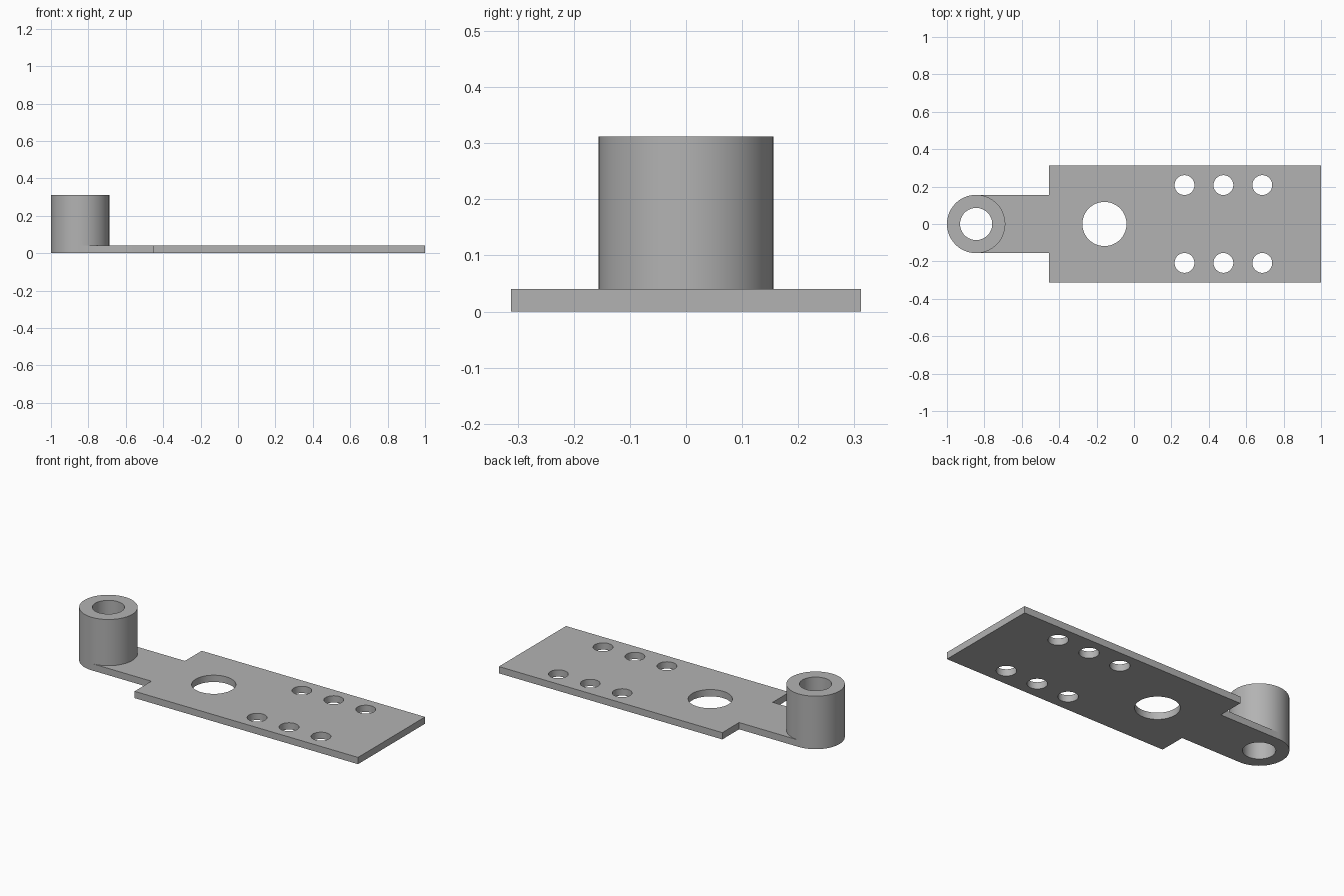
import bpy
import math

cube = bpy.data.objects.get("Cube")
if cube:
    bpy.data.objects.remove(cube, do_unlink=True)

THICK = 0.04      # plate thickness
HEIGHT = 0.312    # boss height
BOSS_X = -0.844
BOSS_R = 0.156

grey = bpy.data.materials.new("plain grey")
grey.use_nodes = True
colour = (0.45, 0.45, 0.45, 1)
grey.diffuse_color = colour
grey.node_tree.nodes["Principled BSDF"].inputs["Base Color"].default_value = colour


def finish(name):
    obj = bpy.context.object
    obj.name = name
    obj.data.materials.append(grey)
    bpy.ops.object.transform_apply(location=True, rotation=True, scale=True)
    return obj


def box(name, x0, x1, half_width):
    bpy.ops.mesh.primitive_cube_add(size=1, location=((x0 + x1) / 2, 0, THICK / 2))
    bpy.context.object.scale = (x1 - x0, 2 * half_width, THICK)
    return finish(name)


def cylinder(name, x, y, radius, z0, z1):
    bpy.ops.mesh.primitive_cylinder_add(vertices=64, radius=radius, depth=z1 - z0,
                                        location=(x, y, (z0 + z1) / 2))
    return finish(name)


def combine(target, tool, operation):
    mod = target.modifiers.new(operation.title(), "BOOLEAN")
    mod.operation = operation
    mod.solver = "EXACT"
    mod.object = tool
    bpy.context.view_layer.objects.active = target
    bpy.ops.object.modifier_apply(modifier=mod.name)
    bpy.data.objects.remove(tool, do_unlink=True)


# Wide plate, narrow neck and upright boss joined into one solid
bracket = box("mounting_bracket", -0.455, 1.0, 0.312)
combine(bracket, box("neck", BOSS_X, -0.4, BOSS_R), "UNION")
combine(bracket, cylinder("boss", BOSS_X, 0, BOSS_R, 0, HEIGHT), "UNION")

# Bore, large hole and two rows of screw holes
holes = [(BOSS_X, 0, 0.086), (-0.158, 0, 0.118)]
holes += [(x, y, 0.053) for x in (0.27, 0.478, 0.686) for y in (-0.208, 0.208)]
for x, y, radius in holes:
    combine(bracket, cylinder("hole_cutter", x, y, radius, -0.1, HEIGHT + 0.1), "DIFFERENCE")

# Smooth round walls with crisp edges
bpy.ops.object.select_all(action="DESELECT")
bracket.select_set(True)
bpy.context.view_layer.objects.active = bracket
bpy.ops.object.shade_smooth_by_angle(angle=math.radians(30))
